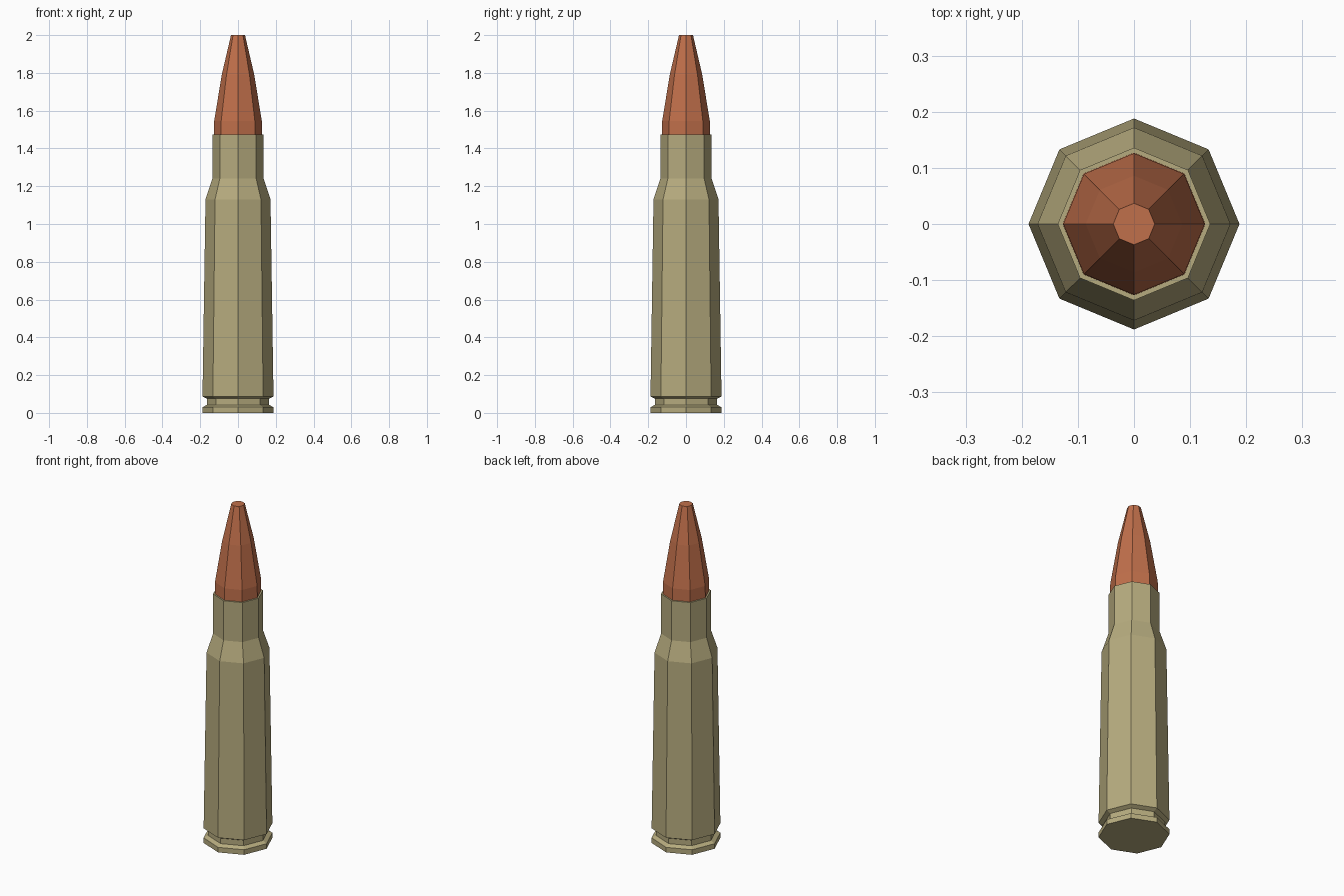
import bpy, bmesh
from math import cos, sin, tau

if "Cube" in bpy.data.objects:
    bpy.data.objects.remove(bpy.data.objects["Cube"])

SIDES = 8


def material(name, color):
    mat = bpy.data.materials.new(name)
    mat.diffuse_color = (*color, 1)
    mat.use_nodes = True
    mat.node_tree.nodes["Principled BSDF"].inputs["Base Color"].default_value = mat.diffuse_color
    return mat


def turned(name, profile, mat, cap_bottom=False, cap_top=False):
    """Turn a (radius, height) profile around z with flat facets."""
    bm = bmesh.new()
    rings = [[bm.verts.new((r * cos(tau * i / SIDES), r * sin(tau * i / SIDES), z))
              for i in range(SIDES)] for r, z in profile]
    for low, high in zip(rings, rings[1:]):
        for i in range(SIDES):
            j = (i + 1) % SIDES
            bm.faces.new((low[i], low[j], high[j], high[i]))
    if cap_bottom:
        bm.faces.new(rings[0][::-1])
    if cap_top:
        bm.faces.new(rings[-1])
    mesh = bpy.data.meshes.new(name)
    bm.to_mesh(mesh)
    bm.free()
    mesh.materials.append(mat)
    obj = bpy.data.objects.new(name, mesh)
    bpy.context.collection.objects.link(obj)
    return obj


brass = material("brass", (0.47, 0.41, 0.21))
copper = material("copper", (0.53, 0.16, 0.07))

# Casing: rim, extractor groove, tapered body, shoulder, neck and mouth lip
turned("casing", [(0.188, 0), (0.188, 0.03), (0.164, 0.043), (0.164, 0.075),
                  (0.188, 0.087), (0.172, 1.13), (0.136, 1.24),
                  (0.136, 1.475), (0.127, 1.475)], brass, cap_bottom=True)

# Projectile: short straight shank, curved nose and flat tip
turned("projectile", [(0.127, 1.475), (0.126, 1.545), (0.086, 1.79),
                      (0.037, 2.0)], copper, cap_top=True)
